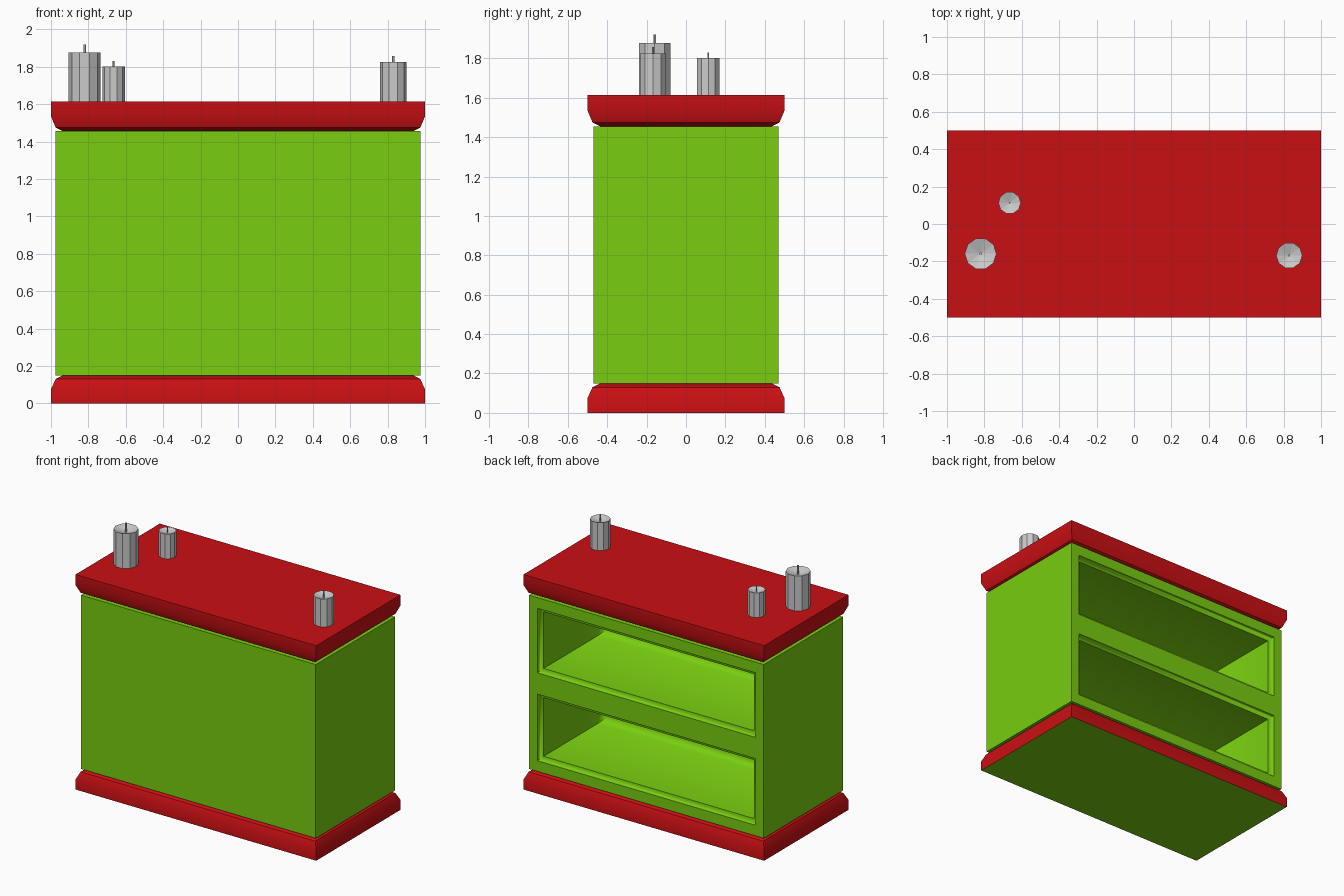
import bpy, bmesh
from math import cos, sin, pi, radians

if "Cube" in bpy.data.objects:
    bpy.data.objects.remove(bpy.data.objects["Cube"])


def material(name, color):
    m = bpy.data.materials.new(name)
    m.diffuse_color = (*color, 1)
    m.use_nodes = True
    m.node_tree.nodes["Principled BSDF"].inputs["Base Color"].default_value = m.diffuse_color
    return m


RED = material("red_paint", (0.59, 0.005, 0.0065))
GREEN = material("green_paint", (0.188, 0.61, 0.005))


def loft(name, rings, mat=None):
    """Skin a list of vertex rings, capping both ends."""
    bm = bmesh.new()
    rows = [[bm.verts.new(p) for p in ring] for ring in rings]
    n = len(rows[0])
    for a, b in zip(rows, rows[1:]):
        for i in range(n):
            j = (i + 1) % n
            bm.faces.new((a[i], a[j], b[j], b[i]))
    bm.faces.new(rows[0][::-1])
    bm.faces.new(rows[-1])
    bmesh.ops.recalc_face_normals(bm, faces=bm.faces)
    me = bpy.data.meshes.new(name)
    bm.to_mesh(me)
    bm.free()
    ob = bpy.data.objects.new(name, me)
    bpy.context.collection.objects.link(ob)
    if mat:
        me.materials.append(mat)
    return ob


def smooth(ob, degrees):
    bpy.ops.object.select_all(action='DESELECT')
    ob.select_set(True)
    bpy.context.view_layer.objects.active = ob
    bpy.ops.object.shade_smooth_by_angle(angle=radians(degrees))


def rect_z(z, inset, hx=1.0, hy=0.5):
    x, y = hx - inset, hy - inset
    return [(-x, -y, z), (x, -y, z), (x, y, z), (-x, y, z)]


def rect_y(y, x, z0, z1, grow):
    x, z0, z1 = x + grow, z0 - grow, z1 + grow
    return [(-x, y, z0), (x, y, z0), (x, y, z1), (-x, y, z1)]


# Plinth and top slab with chamfered edges towards the body
base = loft("base_plinth", [rect_z(0, 0), rect_z(0.075, 0), rect_z(0.13, 0.025), rect_z(0.15, 0.065)], RED)
slab = loft("top_slab", [rect_z(1.455, 0.065), rect_z(1.475, 0.025), rect_z(1.535, 0), rect_z(1.615, 0)], RED)
smooth(base, 30)
smooth(slab, 30)
# green underside of the plinth
base.data.materials.append(GREEN)
for f in base.data.polygons:
    if f.normal.z < -0.9:
        f.material_index = 1

# Cabinet body, open at the back with two shelf recesses
body = loft("cabinet_body", [rect_z(0.15, 0, 0.975, 0.47), rect_z(1.455, 0, 0.975, 0.47)], GREEN)
cutters = []
for i, (z0, z1) in enumerate([(0.26, 0.70), (0.92, 1.345)]):
    x, r = 0.875, 0.03
    rings = [rect_y(0.52, x, z0, z1, r)]
    # rounded lip
    for k in range(5):
        a = k * pi / 8
        rings.append(rect_y(0.47 - r * sin(a), x, z0, z1, r * (1 - sin(pi / 2 - a)) * -1 + r))
    # deep end with chamfered corners
    rings[-1] = rect_y(0.47 - r, x, z0, z1, 0)
    rings += [rect_y(-0.21, x, z0, z1, 0), rect_y(-0.25, x, z0, z1, -0.04)]
    cutter = loft(f"recess_cutter_{i}", rings, GREEN)
    cutter.hide_render = True
    cutters.append(cutter)
    mod = body.modifiers.new(f"recess_{i}", 'BOOLEAN')
    mod.operation = 'DIFFERENCE'
    mod.solver = 'EXACT'
    mod.object = cutter
# apply the cuts so the lips can be smoothed
bpy.context.view_layer.update()
cut_mesh = bpy.data.meshes.new_from_object(body.evaluated_get(bpy.context.evaluated_depsgraph_get()))
body.modifiers.clear()
body.data = cut_mesh
for cutter in cutters:
    bpy.data.objects.remove(cutter)
smooth(body, 50)


# Ten-sided candles with a dished top and a thin wick
def ring(x, y, z, r, n):
    return [(x + r * cos(2 * pi * i / n), y + r * sin(2 * pi * i / n), z) for i in range(n)]


for name, x, y, r, top, tip in [("large", -0.82, -0.159, 0.085, 1.877, 1.92),
                                ("small", -0.665, 0.113, 0.06, 1.801, 1.83),
                                ("medium", 0.83, -0.168, 0.07, 1.825, 1.858)]:
    w = r * 0.08
    loft(f"{name}_candle", [ring(x, y, 1.615, r, 10), ring(x, y, top, r, 10),
                            ring(x, y, top - r * 0.3, w, 10)])
    loft(f"{name}_wick", [ring(x, y, top - r * 0.35, w, 6), ring(x, y, tip, w, 6)])
